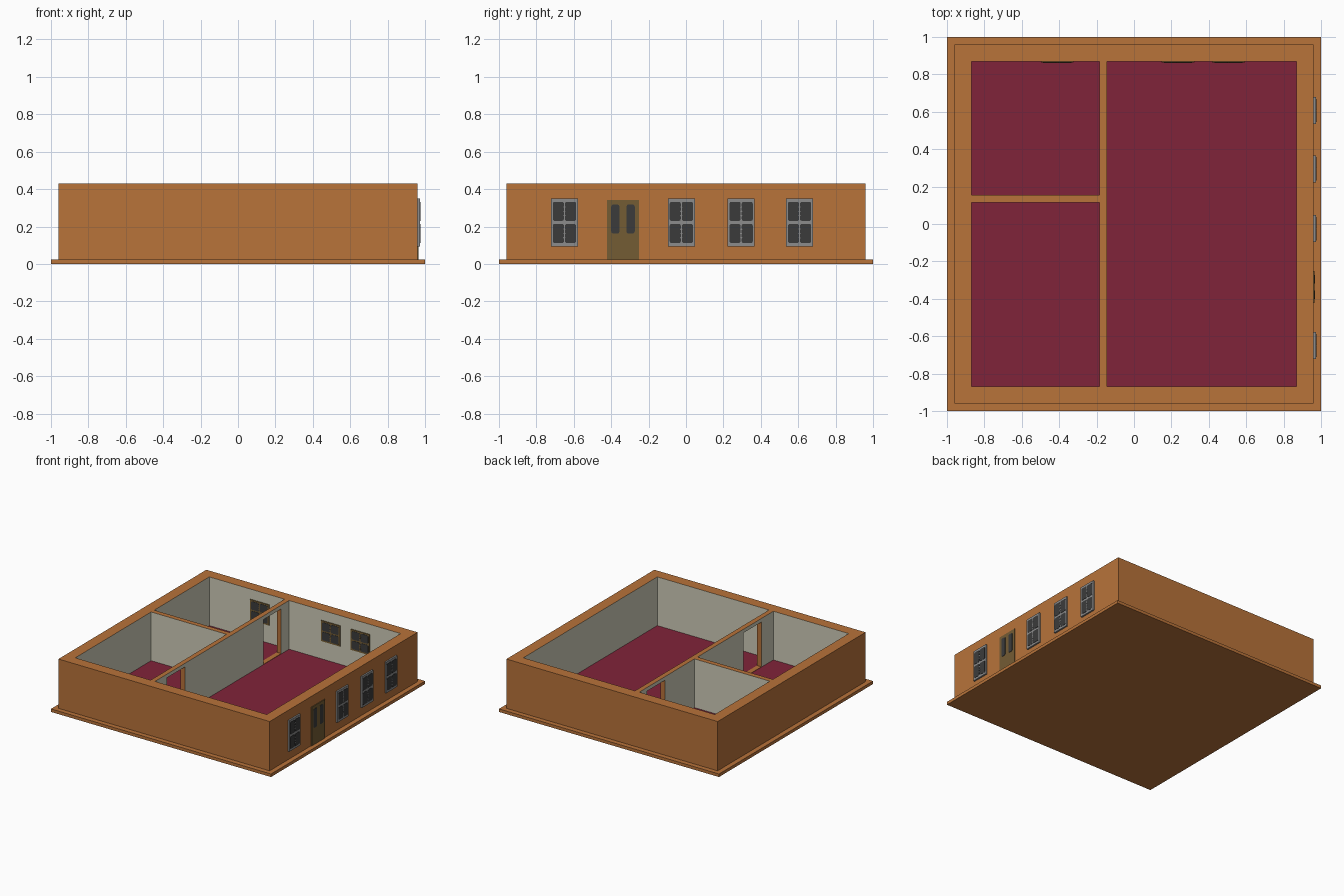
import bpy, bmesh, math
from mathutils import Matrix

if "Cube" in bpy.data.objects:
    bpy.data.objects.remove(bpy.data.objects["Cube"])


def srgb(r, g, b):
    f = lambda c: c / 12.92 if c <= 0.04045 else ((c + 0.055) / 1.055) ** 2.4
    return [f(c / 255) for c in (r, g, b)] + [1.0]


def material(name, *rgb):
    m = bpy.data.materials.new(name)
    m.diffuse_color = srgb(*rgb)
    m.use_nodes = True
    m.node_tree.nodes["Principled BSDF"].inputs["Base Color"].default_value = m.diffuse_color
    return m


BROWN = material("copper brown", 184, 115, 58)
CREAM = material("cream plaster", 206, 204, 184)
RED = material("crimson floor", 128, 35, 58)
OLIVE = material("olive wood", 116, 92, 52)
GREY = material("grey frame", 140, 140, 140)
DARK = material("dark glass", 59, 59, 59)

# Local frames: polygon lies in local xy, local z points out of the wall
FLAT = Matrix.Identity(4)
RIGHT = Matrix(((0, 0, 1, 0), (1, 0, 0, 0), (0, 1, 0, 0), (0, 0, 0, 1)))
BACK_INSIDE = Matrix(((1, 0, 0, 0), (0, 0, -1, 0), (0, 1, 0, 0), (0, 0, 0, 1)))


def prism(name, pts, lo, hi, mats, frame=FLAT, rule=None):
    """Extrude a polygon from depth lo to hi; rule picks the second material."""
    bm = bmesh.new()
    base = bm.faces.new([bm.verts.new((u, v, lo)) for u, v in pts])
    ext = bmesh.ops.extrude_face_region(bm, geom=[base])
    for e in ext["geom"]:
        if isinstance(e, bmesh.types.BMVert):
            e.co.z = hi
    bm.transform(frame)
    bmesh.ops.recalc_face_normals(bm, faces=bm.faces)
    return finish(name, bm, mats, rule)


def finish(name, bm, mats, rule=None):
    bm.normal_update()
    if rule:
        for f in bm.faces:
            f.material_index = int(rule(f))
    me = bpy.data.meshes.new(name)
    bm.to_mesh(me)
    bm.free()
    for m in mats:
        me.materials.append(m)
    ob = bpy.data.objects.new(name, me)
    bpy.context.collection.objects.link(ob)
    return ob


def rect(u0, u1, v0, v1):
    return [(u0, v0), (u1, v0), (u1, v1), (u0, v1)]


def rounded(u0, u1, v0, v1, r, n=4):
    pts = []
    corners = [(u1 - r, v1 - r), (u0 + r, v1 - r), (u0 + r, v0 + r), (u1 - r, v0 + r)]
    for k, (cu, cv) in enumerate(corners):
        for i in range(n + 1):
            a = math.pi / 2 * (k + i / n)
            pts.append((cu + r * math.cos(a), cv + r * math.sin(a)))
    return pts


def window(name, frame, u, v, w, h, lo, hi, mat):
    """Frame plate with four rounded panes and small beads on the mullion."""
    prism(name + "_frame", rect(u - w / 2, u + w / 2, v - h / 2, v + h / 2), lo, hi, [mat], frame)
    pw, ph = w * 0.41, h * 0.40
    for i in (-1, 1):
        for j in (-1, 1):
            cu, cv = u + i * w * 0.225, v + j * h * 0.232
            prism(name + "_pane", rounded(cu - pw / 2, cu + pw / 2, cv - ph / 2, cv + ph / 2, w * 0.07),
                  hi, hi + 0.002, [DARK], frame)
    for j in (-1, 1):
        for k in (-1, 0, 1):
            cv, r = v + j * h * 0.232 + k * h * 0.09, w * 0.045
            prism(name + "_bead", [(u - r, cv), (u, cv - r), (u + r, cv), (u, cv + r)],
                  hi, hi + 0.003, [mat], frame)


# Base slab and floor
prism("base_slab", rect(-1, 1, -1, 1), 0, 0.025, [BROWN])
prism("floor", rect(-0.87, 0.87, -0.87, 0.87), 0.025, 0.03, [RED])

# Outer walls: square ring, cream on the inside
TOP, OUT, INN = 0.43, 0.96, 0.87
bm = bmesh.new()
rings = [[bm.verts.new((u, v, z)) for u, v in rect(-s, s, -s, s)]
         for s, z in ((OUT, 0.025), (OUT, TOP), (INN, TOP), (INN, 0.025))]
for a in range(4):
    p, q = rings[a], rings[(a + 1) % 4]
    for i in range(4):
        j = (i + 1) % 4
        bm.faces.new((p[i], p[j], q[j], q[i]))
bmesh.ops.recalc_face_normals(bm, faces=bm.faces)
finish("outer_walls", bm, [BROWN, CREAM],
       lambda f: abs(f.normal.z) < 0.5 and f.calc_center_median().xy.length < 0.9)

# Long partition: elevation with two doorways, cream on its broad sides
DOORS, HEAD, FOOT = [(-0.715, -0.48), (0.535, 0.768)], 0.40, 0.025
outline = [(-INN, TOP), (-INN, FOOT)]
for a, b in DOORS:
    outline += [(a, FOOT), (a, HEAD), (b, HEAD), (b, FOOT)]
outline += [(INN, FOOT), (INN, TOP)]
prism("long_partition", outline, -0.185, -0.145, [BROWN, CREAM], RIGHT,
      lambda f: abs(f.normal.x) > 0.5)
for a, b in DOORS:
    prism("threshold", rect(-0.185, -0.145, a, b), 0.025, 0.033, [BROWN])

# Short partition
prism("short_partition", rect(-INN, -0.185, 0.115, 0.155), 0.025, TOP, [BROWN, CREAM],
      FLAT, lambda f: abs(f.normal.y) > 0.5)

# Windows on the right wall
for y in (-0.65, -0.025, 0.295, 0.607):
    window("right_window", RIGHT, y, 0.222, 0.145, 0.255, 0.955, 0.973, GREY)

# Windows on the inside of the back wall
for x in (-0.41, 0.235, 0.505):
    window("inner_window", BACK_INSIDE, x, 0.263, 0.175, 0.17, -0.872, -0.864, OLIVE)

# Entrance door with two tall panels
prism("door", rect(-0.422, -0.25, 0.025, 0.343), 0.955, 0.966, [OLIVE], RIGHT)
for y in (-0.378, -0.296):
    prism("door_panel", rounded(y - 0.022, y + 0.022, 0.162, 0.318, 0.012),
          0.966, 0.968, [DARK], RIGHT)
